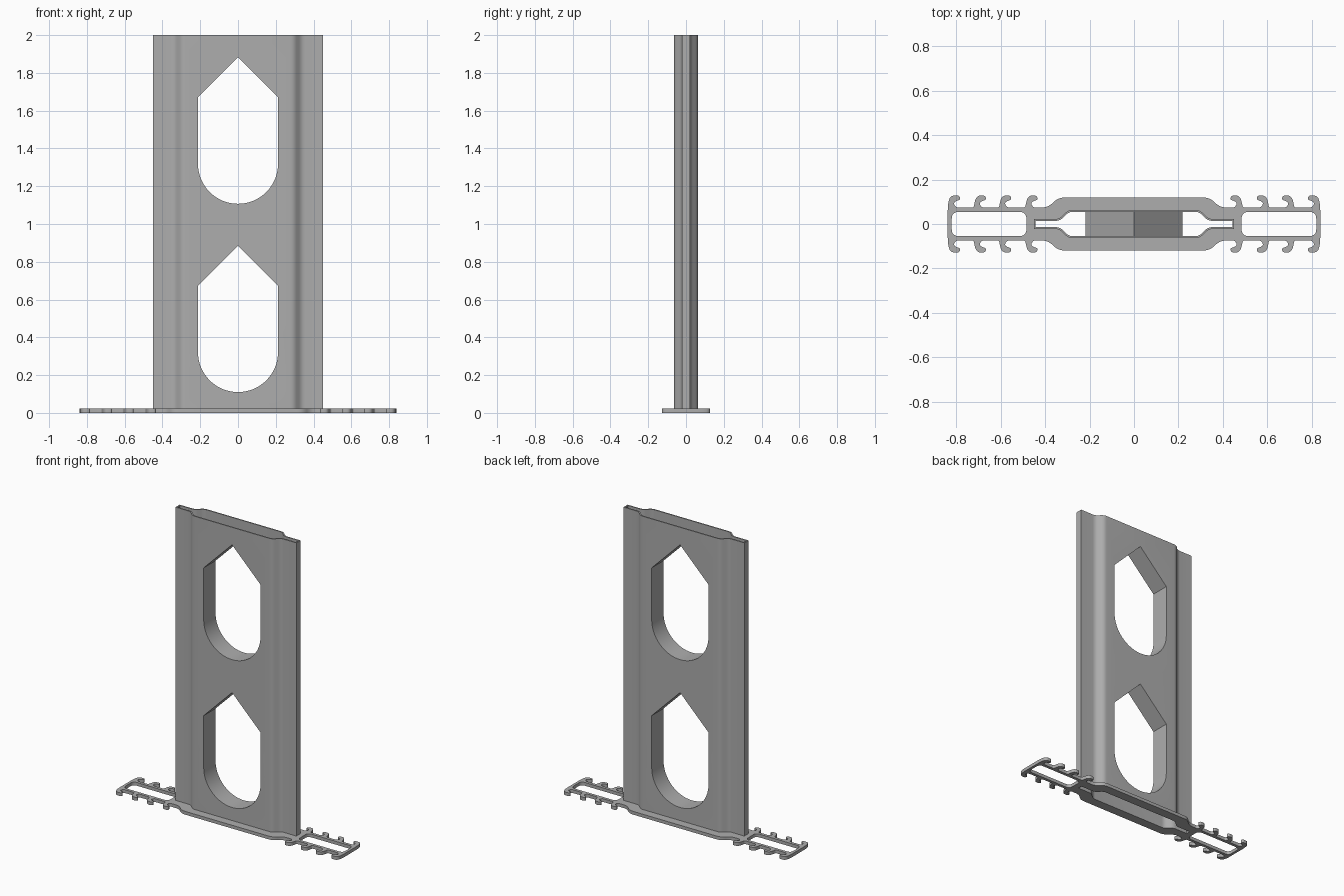
import bpy, bmesh, math
from mathutils import Vector, Matrix

if "Cube" in bpy.data.objects:
    bpy.data.objects.remove(bpy.data.objects["Cube"])

grey = bpy.data.materials.new("mid_grey")
grey.diffuse_color = (0.42, 0.42, 0.42, 1)
grey.use_nodes = True
grey.node_tree.nodes["Principled BSDF"].inputs["Base Color"].default_value = grey.diffuse_color

BASE_H = 0.022     # base plate thickness
WALL = 0.008       # sheet thickness of the upright
HALF_D = 0.063     # half depth of the upright
HOLE_R = 0.212     # half width of the windows


def rounded(points, steps=5):
    """Round each (x, y, d) corner, starting d before it and ending d after it."""
    out = []
    n = len(points)
    for i, (x, y, d) in enumerate(points):
        p = Vector((x, y))
        a = Vector(points[i - 1][:2]) - p
        b = Vector(points[(i + 1) % n][:2]) - p
        if d == 0:
            out.append(p)
            continue
        a = p + a.normalized() * min(d, a.length * 0.49)
        b = p + b.normalized() * min(d, b.length * 0.49)
        for k in range(steps + 1):
            t = k / steps
            out.append(a * (1 - t) ** 2 + p * 2 * t * (1 - t) + b * t * t)
    return out


def four_way(quarter):
    """Mirror a quarter outline (x > 0, y > 0, from middle to end) into a loop."""
    right = quarter + [(x, -y, d) for x, y, d in reversed(quarter)]
    return right + [(-x, y, d) for x, y, d in reversed(right)]


def extrude(name, loops, z0, z1, matrix=None):
    """Fill the outline (first loop) minus its holes and extrude it."""
    bm = bmesh.new()
    edges = []
    for loop in loops:
        vs = [bm.verts.new((p[0], p[1], z0)) for p in loop]
        edges += [bm.edges.new((vs[i - 1], vs[i])) for i in range(len(vs))]
    bmesh.ops.triangle_fill(bm, edges=edges, use_beauty=True, normal=(0, 0, 1))
    top = bmesh.ops.extrude_face_region(bm, geom=bm.faces[:])["geom"]
    bmesh.ops.translate(bm, vec=(0, 0, z1 - z0),
                        verts=[g for g in top if isinstance(g, bmesh.types.BMVert)])
    if matrix:
        bm.transform(matrix)
    bmesh.ops.recalc_face_normals(bm, faces=bm.faces[:])
    mesh = bpy.data.meshes.new(name)
    bm.to_mesh(mesh)
    bm.free()
    mesh.materials.append(grey)
    ob = bpy.data.objects.new(name, mesh)
    bpy.context.collection.objects.link(ob)
    return ob


def smooth(ob):
    bpy.ops.object.select_all(action='DESELECT')
    bpy.context.view_layer.objects.active = ob
    ob.select_set(True)
    bpy.ops.object.shade_smooth_by_angle(angle=math.radians(30))


def tube_profile(t):
    """Cross-section of the upright, inset by t: wide middle, narrow flat flanges."""
    s = 0.41 * t
    return rounded(four_way([(0.296 - s, HALF_D - t, 0.02),
                             (0.337 - s, 0.022 - t, 0.02),
                             (0.451 - t, 0.022 - t, 0)]))


def window(z, t=0.0):
    """Window outline: round bottom, straight sides, pointed top, grown by t."""
    r = HOLE_R + t
    arc = [(r * math.cos(a), z + 0.322 + r * math.sin(a))
           for a in (math.pi + math.pi * k / 32 for k in range(33))]
    return arc + [(r, z + 0.673 + 0.414 * t), (0, z + 0.885 + 1.414 * t),
                  (-r, z + 0.673 + 0.414 * t)]


def hook(x):
    """Curled cable hook whose outer edge is at x."""
    return [(x - 0.036, 0.074, 0.012), (x - 0.024, 0.098, 0.02),
            (x - 0.058, 0.110, 0.010), (x - 0.052, 0.128, 0.010),
            (x - 0.012, 0.128, 0.030)]


# Base plate with arms, hooks, end slots and the opening under the upright
quarter = [(0.342, 0.119, 0.03), (0.386, 0.074, 0.03)]
for x in (0.490, 0.608, 0.722):
    quarter += hook(x) + [(x, 0.074, 0.008)]
quarter += hook(0.838) + [(0.838, 0.09, 0.03)]
slots = [rounded([(s * 0.484, -0.054, 0.03), (s * 0.82, -0.054, 0.03),
                  (s * 0.82, 0.054, 0.03), (s * 0.484, 0.054, 0.03)]) for s in (-1, 1)]
base = extrude("base_plate", [rounded(four_way(quarter))] + slots + [tube_profile(WALL)],
               0, BASE_H)
smooth(base)

# Hollow upright
upright = extrude("upright", [tube_profile(0), tube_profile(WALL)], BASE_H, 2.0)

# Windows through the upright, each with a thin lining between the two walls
stand = Matrix.Rotation(math.pi / 2, 4, 'X')
depth = HALF_D - WALL
for label, z in (("lower", 0.0), ("upper", 0.997)):
    z += 0.0
    cutter = extrude(label + "_window_cutter", [window(z)], -0.2, 0.2, stand)
    cutter.hide_render = True
    mod = upright.modifiers.new("window", 'BOOLEAN')
    mod.operation = 'DIFFERENCE'
    mod.solver = 'EXACT'
    mod.object = cutter
    bpy.context.view_layer.objects.active = upright
    bpy.ops.object.modifier_apply(modifier=mod.name)
    bpy.data.objects.remove(cutter)
    lining = extrude(label + "_window_lining", [window(z, 0.007), window(z)],
                     -depth, depth, stand)
    smooth(lining)
smooth(upright)
